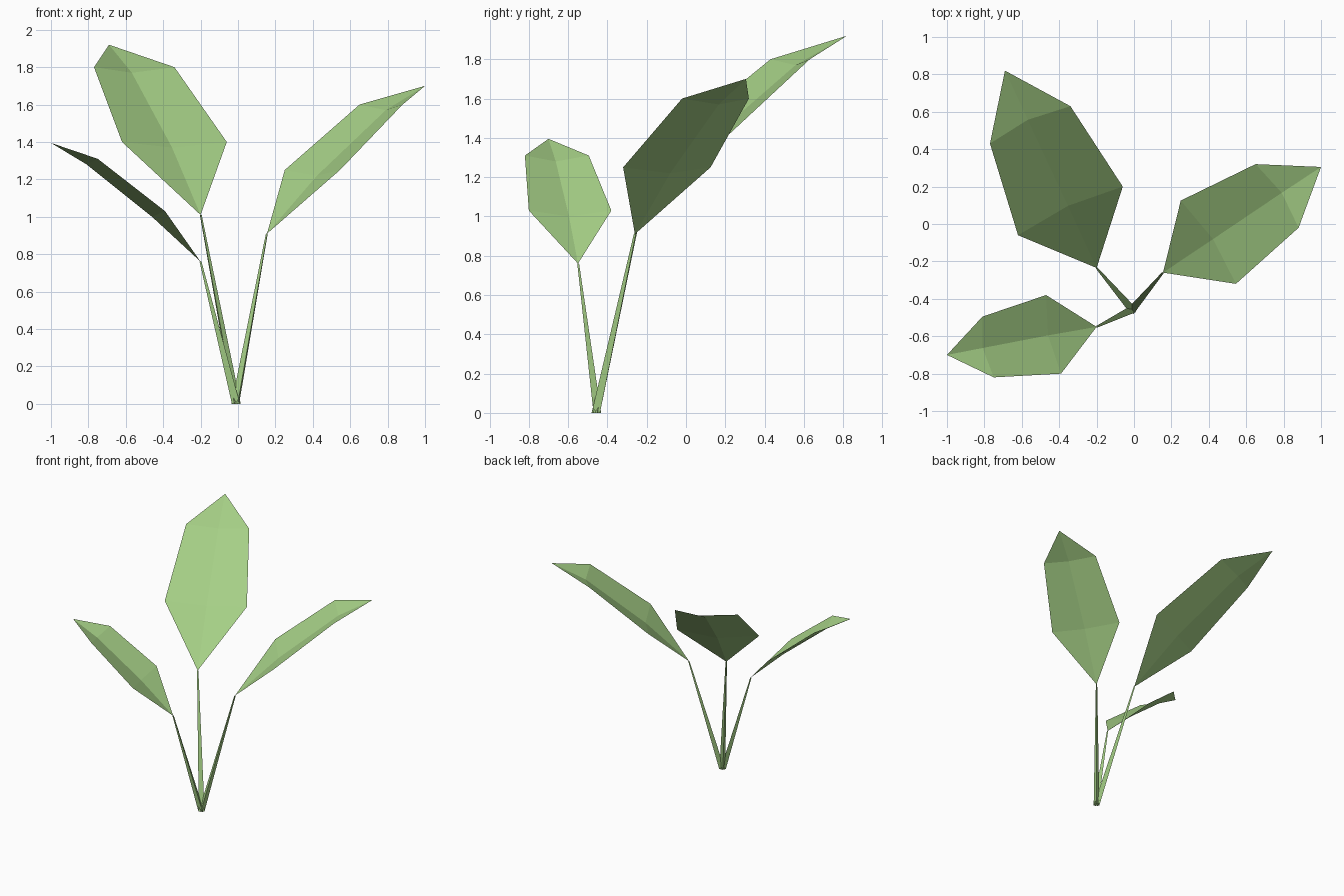
import bpy, math
from mathutils import Vector

if "Cube" in bpy.data.objects:
    bpy.data.objects.remove(bpy.data.objects["Cube"])

green = bpy.data.materials.new("leaf_green")
green.diffuse_color = (0.38, 0.63, 0.24, 1)
green.use_nodes = True
green.node_tree.nodes["Principled BSDF"].inputs["Base Color"].default_value = green.diffuse_color

ROOT = Vector((-0.01, -0.457, 0))


def make(name, verts, faces):
    mesh = bpy.data.meshes.new(name)
    mesh.from_pydata([tuple(v) for v in verts], [], faces)
    mesh.materials.append(green)
    mesh.update()
    obj = bpy.data.objects.new(name, mesh)
    bpy.context.collection.objects.link(obj)


def leaf(name, base, low_r, high_r, tip, high_l, low_l):
    """Six-sided blade folded along a sunken midrib (r/l seen from base to tip)."""
    base, low_r, high_r, tip, high_l, low_l = map(
        Vector, (base, low_r, high_r, tip, high_l, low_l))
    out = Vector((tip.x - base.x, tip.y - base.y, 0)).normalized()
    sink = out * 0.03 + Vector((0, 0, -0.03))
    mid_low = (low_r + low_l) / 2 + sink
    mid_high = (high_r + high_l) / 2 + sink
    verts = [base, low_r, high_r, tip, high_l, low_l, mid_low, mid_high]
    make(name, verts, [(0, 1, 6), (1, 2, 7, 6), (2, 3, 7),
                       (0, 6, 5), (6, 7, 4, 5), (7, 3, 4)])


def stem(name, top):
    """Three-sided stalk tapering from the shared root to the leaf base."""
    top = Vector(top)
    turn = math.atan2(top.y - ROOT.y, top.x - ROOT.x)
    ring = [Vector((math.cos(turn + k * math.tau / 3),
                    math.sin(turn + k * math.tau / 3), 0)) for k in range(3)]
    verts = [ROOT + v * 0.025 for v in ring] + [top + v * 0.006 for v in ring]
    make(name, verts, [(k, (k + 1) % 3, (k + 1) % 3 + 3, k + 3) for k in range(3)]
         + [(2, 1, 0), (3, 4, 5)])


# Outline of each leaf: base, right low, right high, tip, left high, left low
leaves = {
    "back": [(-0.20, -0.235, 1.01), (-0.06, 0.20, 1.40), (-0.34, 0.63, 1.80),
             (-0.69, 0.82, 1.92), (-0.77, 0.43, 1.80), (-0.62, -0.06, 1.40)],
    "right": [(0.155, -0.26, 0.91), (0.545, -0.32, 1.25), (0.88, -0.02, 1.60),
              (1.0, 0.305, 1.70), (0.65, 0.32, 1.60), (0.25, 0.125, 1.25)],
    "left": [(-0.20, -0.55, 0.76), (-0.47, -0.38, 1.03), (-0.81, -0.495, 1.31),
             (-1.0, -0.70, 1.395), (-0.75, -0.82, 1.31), (-0.39, -0.80, 1.03)],
}
for side, outline in leaves.items():
    leaf(side + "_leaf", *outline)
    stem(side + "_stem", outline[0])
